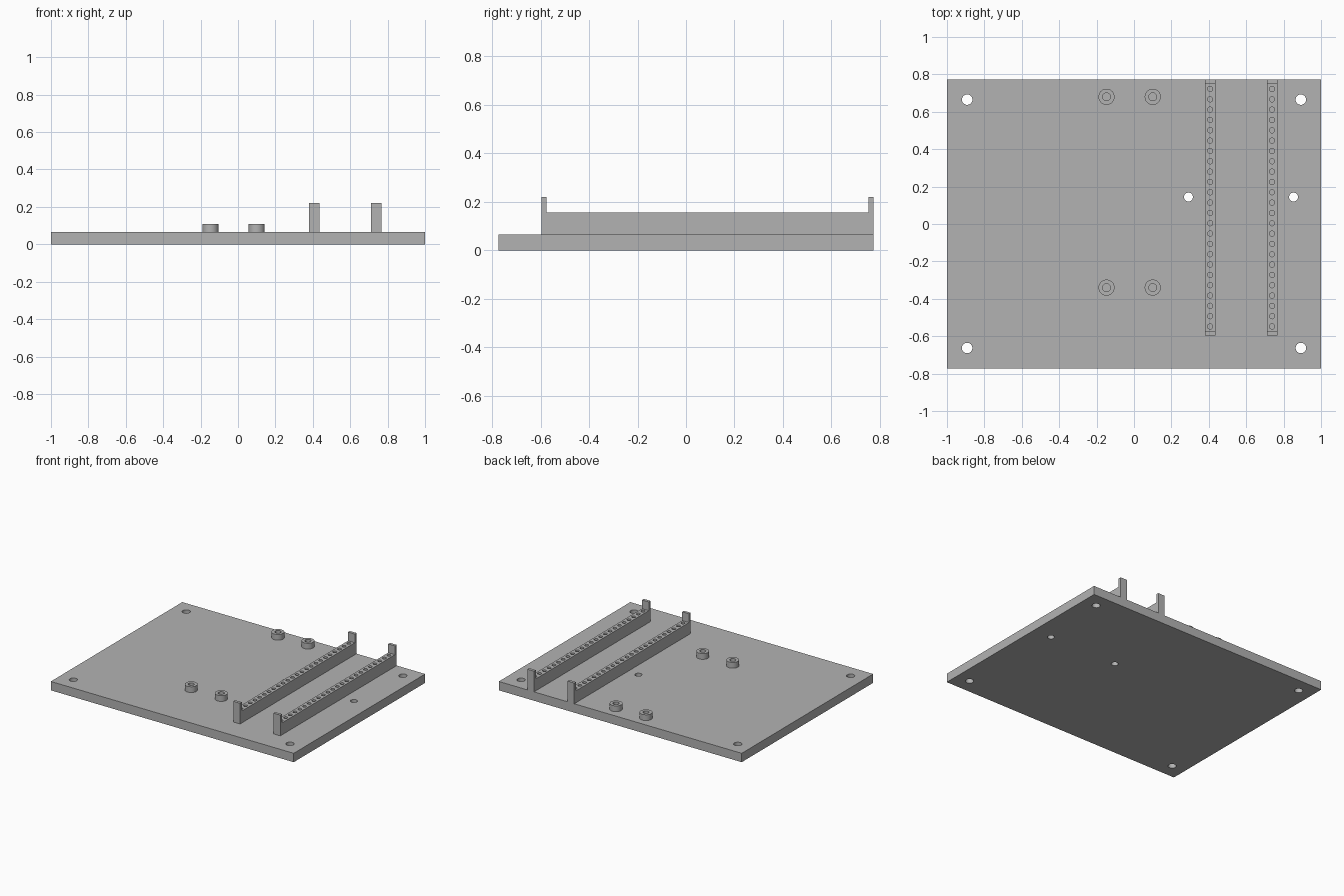
import bpy, bmesh
from mathutils import Matrix

if "Cube" in bpy.data.objects:
    bpy.data.objects.remove(bpy.data.objects["Cube"], do_unlink=True)

grey = bpy.data.materials.new("light grey plastic")
grey.use_nodes = True
COLOUR = (0.45, 0.45, 0.45, 1)
grey.diffuse_color = COLOUR
grey.node_tree.nodes["Principled BSDF"].inputs["Base Color"].default_value = COLOUR

HALF_Y, PLATE_TOP = 0.773, 0.066


def finish(bm, name):
    mesh = bpy.data.meshes.new(name)
    bm.to_mesh(mesh)
    bm.free()
    mesh.materials.append(grey)
    obj = bpy.data.objects.new(name, mesh)
    bpy.context.collection.objects.link(obj)
    return obj


def add_cylinder(bm, x, y, radius, z0, z1, sides=32):
    bmesh.ops.create_cone(bm, cap_ends=True, segments=sides, radius1=radius, radius2=radius,
                          depth=z1 - z0, matrix=Matrix.Translation((x, y, (z0 + z1) / 2)))


def drill(obj, holes, z0, z1, sides=32):
    """Cut round holes, given as (x, y, radius), between two heights."""
    bm = bmesh.new()
    for x, y, radius in holes:
        add_cylinder(bm, x, y, radius, z0, z1, sides)
    cutter = finish(bm, "hole_cutter")
    cutter.hide_render = True
    mod = obj.modifiers.new("holes", "BOOLEAN")
    mod.operation, mod.solver, mod.object = "DIFFERENCE", "EXACT", cutter
    bpy.context.view_layer.objects.active = obj
    bpy.ops.object.modifier_apply(modifier=mod.name)
    bpy.data.objects.remove(cutter, do_unlink=True)


def smooth(obj):
    bpy.ops.object.select_all(action="DESELECT")
    obj.select_set(True)
    bpy.context.view_layer.objects.active = obj
    bpy.ops.object.shade_smooth_by_angle()


# Base plate with corner mounting holes and two smaller fixing holes
bm = bmesh.new()
bmesh.ops.create_cube(bm, matrix=Matrix.Translation((0, 0, PLATE_TOP / 2))
                      @ Matrix.Diagonal((2, 2 * HALF_Y, PLATE_TOP, 1)))
plate = finish(bm, "base_plate")
holes = [(x, y, 0.028) for x in (-0.892, 0.892) for y in (-0.663, 0.665)]
holes += [(x, 0.144, 0.024) for x in (0.291, 0.853)]
drill(plate, holes, -0.1, 0.2)
smooth(plate)

# Socket rails: side profile with raised end tabs, extruded across the width
RAIL_FRONT, RAIL_TOP, TAB_TOP, TAB, WIDTH = -0.597, 0.155, 0.22, 0.021, 0.056
PINS, FIRST, LAST = 24, -0.548, 0.722
for side, x in (("inner", 0.407), ("outer", 0.738)):
    profile = [(RAIL_FRONT, PLATE_TOP), (HALF_Y, PLATE_TOP), (HALF_Y, TAB_TOP),
               (HALF_Y - TAB, TAB_TOP), (HALF_Y - TAB, RAIL_TOP),
               (RAIL_FRONT + TAB, RAIL_TOP), (RAIL_FRONT + TAB, TAB_TOP), (RAIL_FRONT, TAB_TOP)]
    bm = bmesh.new()
    face = bm.faces.new([bm.verts.new((x - WIDTH / 2, y, z)) for y, z in profile])
    moved = bmesh.ops.extrude_face_region(bm, geom=[face])["geom"]
    bmesh.ops.translate(bm, vec=(WIDTH, 0, 0),
                        verts=[v for v in moved if isinstance(v, bmesh.types.BMVert)])
    bmesh.ops.recalc_face_normals(bm, faces=bm.faces)
    rail = finish(bm, side + "_socket_rail")
    pitch = (LAST - FIRST) / (PINS - 1)
    drill(rail, [(x, FIRST + i * pitch, 0.014) for i in range(PINS)], PLATE_TOP + 0.002, 0.3, 20)
    smooth(rail)

# Hollow standoffs
for row, y in (("front", -0.34), ("back", 0.68)):
    for side, x in (("right", -0.147), ("left", 0.1)):
        bm = bmesh.new()
        add_cylinder(bm, x, y, 0.043, PLATE_TOP, 0.109)
        standoff = finish(bm, f"{row}_{side}_standoff")
        drill(standoff, [(x, y, 0.021)], PLATE_TOP + 0.002, 0.2)
        smooth(standoff)
